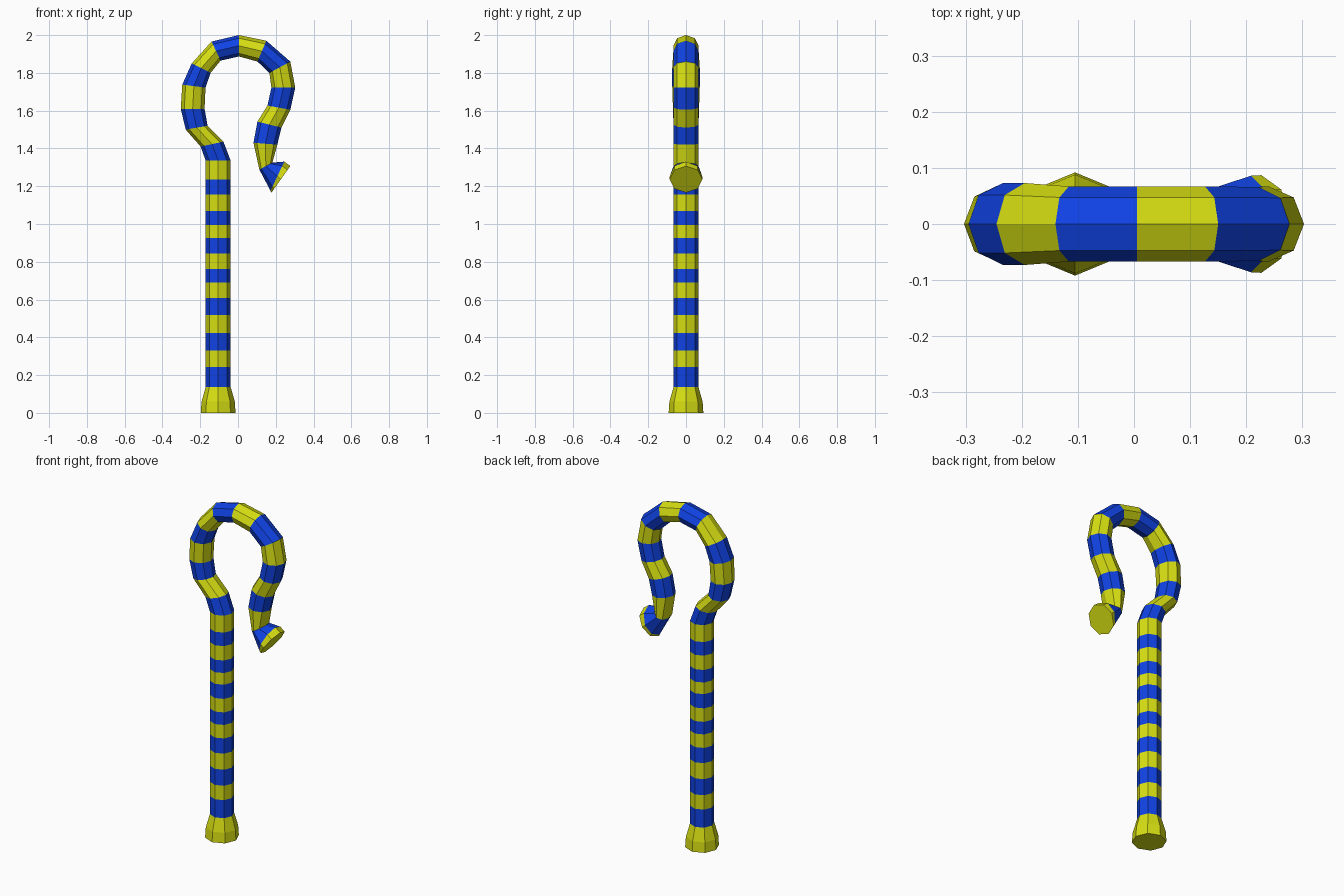
import bpy, bmesh, math

if "Cube" in bpy.data.objects:
    bpy.data.objects.remove(bpy.data.objects["Cube"])

def material(name, rgb):
    m = bpy.data.materials.new(name)
    m.diffuse_color = (*rgb, 1)
    m.use_nodes = True
    m.node_tree.nodes["Principled BSDF"].inputs["Base Color"].default_value = m.diffuse_color
    return m

yellow = material("yellow", (0.68, 0.74, 0.006))
blue = material("blue", (0.005, 0.055, 0.78))
SIDES = 8
CX = -0.105   # shaft centre

def tube(name, rings, colours):
    """Loft octagonal rings: (outer x, outer z, inner x, inner z, depth radius)."""
    bm = bmesh.new()
    loops = []
    for ox, oz, ix, iz, ry in rings:
        loop = []
        for i in range(SIDES):
            a = 2 * math.pi * i / SIDES
            t = math.cos(a) / 2
            loop.append(bm.verts.new(((ox + ix) / 2 + (ox - ix) * t,
                                      ry * math.sin(a),
                                      (oz + iz) / 2 + (oz - iz) * t)))
        loops.append(loop)
    for k in range(len(loops) - 1):
        for i in range(SIDES):
            j = (i + 1) % SIDES
            f = bm.faces.new((loops[k][i], loops[k][j], loops[k + 1][j], loops[k + 1][i]))
            f.material_index = colours[k]
    # yellow end caps
    bm.faces.new(loops[0])
    bm.faces.new(loops[-1])
    bmesh.ops.recalc_face_normals(bm, faces=bm.faces)
    me = bpy.data.meshes.new(name)
    bm.to_mesh(me)
    bm.free()
    me.materials.append(yellow)
    me.materials.append(blue)
    ob = bpy.data.objects.new(name, me)
    bpy.context.collection.objects.link(ob)
    return ob

def level(z, r):
    return (CX - r, z, CX + r, z, r)

# flared foot and straight shaft, stripe boundaries by height
foot = [level(0, 0.092), level(0.06, 0.088), level(0.137, 0.066)]
heights = [0.244, 0.329, 0.424, 0.519, 0.609, 0.689, 0.763, 0.843,
           0.927, 0.996, 1.07, 1.155, 1.235, 1.335]
shaft = [level(z, 0.066) for z in heights]

# hooked crook: outer edge, inner edge, depth radius
crook = [
    (-.198, 1.410, -.077, 1.436, .066),
    (-.277, 1.500, -.161, 1.520, .066),
    (-.303, 1.610, -.177, 1.610, .069),
    (-.295, 1.738, -.172, 1.722, .073),
    (-.245, 1.850, -.145, 1.800, .073),
    (-.140, 1.966, -.092, 1.865, .067),
    (.005, 2.000, .005, 1.887, .067),
    (.150, 1.970, .103, 1.860, .067),
    (.277, 1.860, .166, 1.800, .066),
    (.303, 1.722, .177, 1.722, .067),
    (.277, 1.605, .156, 1.627, .066),
    (.230, 1.510, .103, 1.542, .066),
    (.208, 1.420, .082, 1.430, .066),
    (.182, 1.325, .113, 1.288, .066),
    (.245, 1.330, .172, 1.176, .086),   # flared tip
    (.277, 1.307, .177, 1.166, .087),
]

# stripes alternate above the all-yellow foot
rings = foot + shaft + crook
colours = [0, 0] + [(k + 1) % 2 for k in range(len(rings) - 3)]
colours[-1] = 0
tube("striped_crook", rings, colours)
